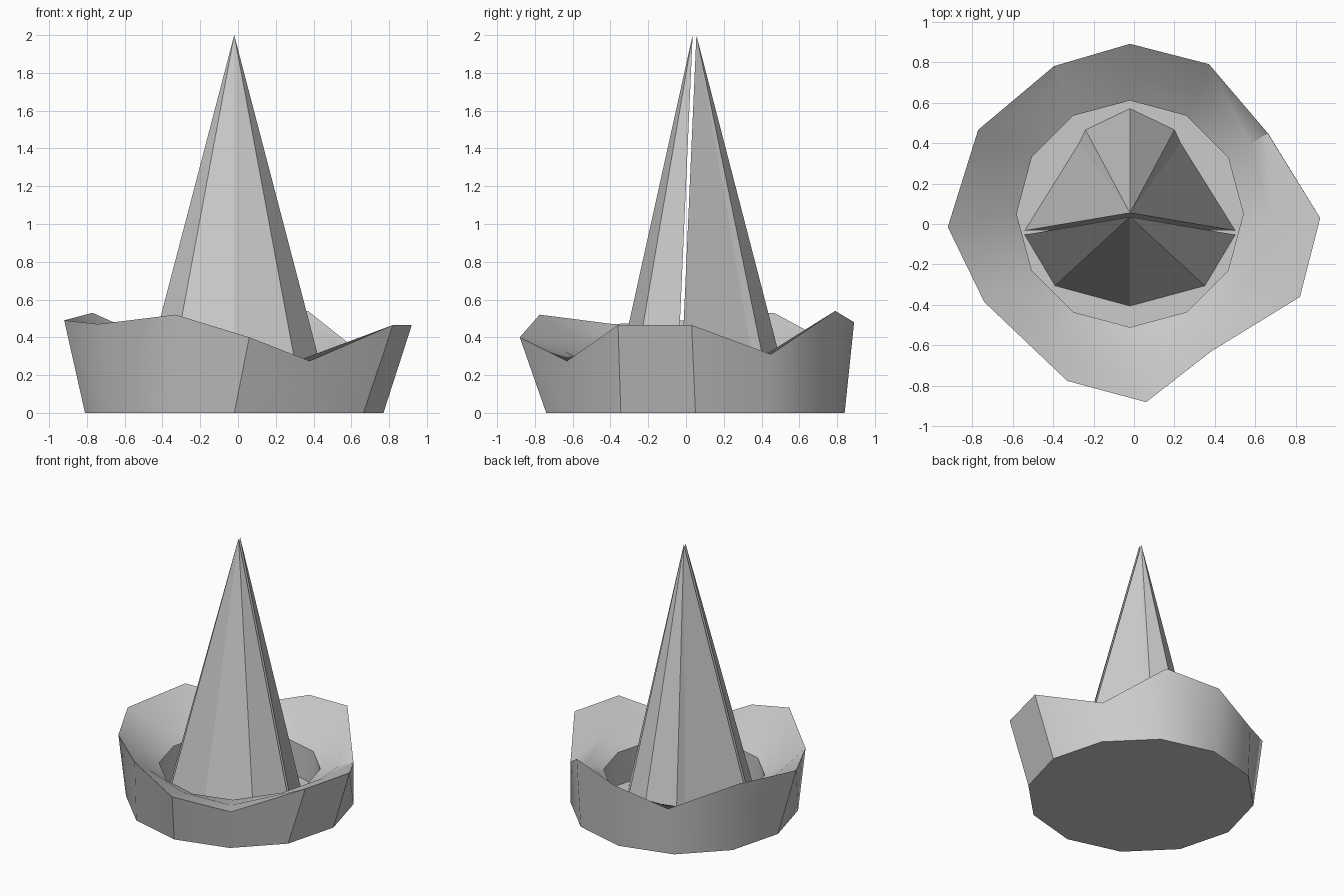
import bpy
import math

if "Cube" in bpy.data.objects:
    bpy.data.objects.remove(bpy.data.objects["Cube"])

CX, CY = -0.02, 0.05      # shared axis of the bowl and the spike


def ring(radius, z):
    """Regular 12-sided ring, clockwise from the back."""
    pts = []
    for i in range(12):
        a = math.radians(90 - 30 * i)
        z_i = z[i] if isinstance(z, list) else z
        pts.append((CX + radius * math.cos(a), CY + radius * math.sin(a), z_i))
    return pts


def make(name, verts, faces, angle):
    mesh = bpy.data.meshes.new(name)
    mesh.from_pydata(verts, [], faces)
    mesh.update()
    obj = bpy.data.objects.new(name, mesh)
    bpy.context.collection.objects.link(obj)
    bpy.ops.object.select_all(action='DESELECT')
    obj.select_set(True)
    bpy.context.view_layer.objects.active = obj
    bpy.ops.object.mode_set(mode='EDIT')
    bpy.ops.mesh.select_all(action='SELECT')
    bpy.ops.mesh.normals_make_consistent(inside=False)
    bpy.ops.object.mode_set(mode='OBJECT')
    if angle:
        bpy.ops.object.shade_smooth_by_angle(angle=math.radians(angle))
    return obj


# Rocky bowl: round foot, jagged rim, inner slope, and a straight well
rim = [(-0.02, 0.89, 0.48), (0.37, 0.79, 0.54), (0.66, 0.45, 0.31),
       (0.92, 0.03, 0.465), (0.82, -0.36, 0.465), (0.38, -0.63, 0.275),
       (0.06, -0.88, 0.40), (-0.33, -0.775, 0.52), (-0.74, -0.385, 0.47),
       (-0.92, -0.015, 0.49), (-0.77, 0.465, 0.53), (-0.395, 0.78, 0.36)]
slope_z = [0.28 + 0.35 * (p[2] - 0.275) for p in rim]
rings = [ring(0.79, 0), rim, ring(0.69, slope_z), ring(0.56, 0.26), ring(0.56, 0.01)]
verts = [p for r in rings for p in r]
faces = [tuple(range(12)), tuple(range(48, 60))]
for k in range(4):
    for i in range(12):
        j = (i + 1) % 12
        faces.append((k * 12 + i, k * 12 + j, k * 12 + 12 + j, k * 12 + 12 + i))
make("rocky_bowl", verts, faces, 32)


# Spike split into two solid halves with a narrow gap between them
def spike_half(name, outline, apex_y):
    n = len(outline)
    pts = [(x, y, 0.01) for x, y in outline] + [(CX, apex_y, 2.0)]
    sides = [(i, (i + 1) % n, n) for i in range(n)]
    make(name, pts, sides + [tuple(range(n))], 0)


def mirrored(half):
    """Complete a half outline about the axis; first point lies on it."""
    left = [(-d + CX, y) for d, y in reversed(half[1:])]
    return left + [(d + CX, y) for d, y in half]


spike_half("spike_front", mirrored([(0, -0.405), (0.37, -0.305), (0.52, -0.053)]), 0.035)
spike_half("spike_back", mirrored([(0, 0.57), (0.22, 0.465), (0.25, 0.40), (0.52, -0.033)]), 0.055)
